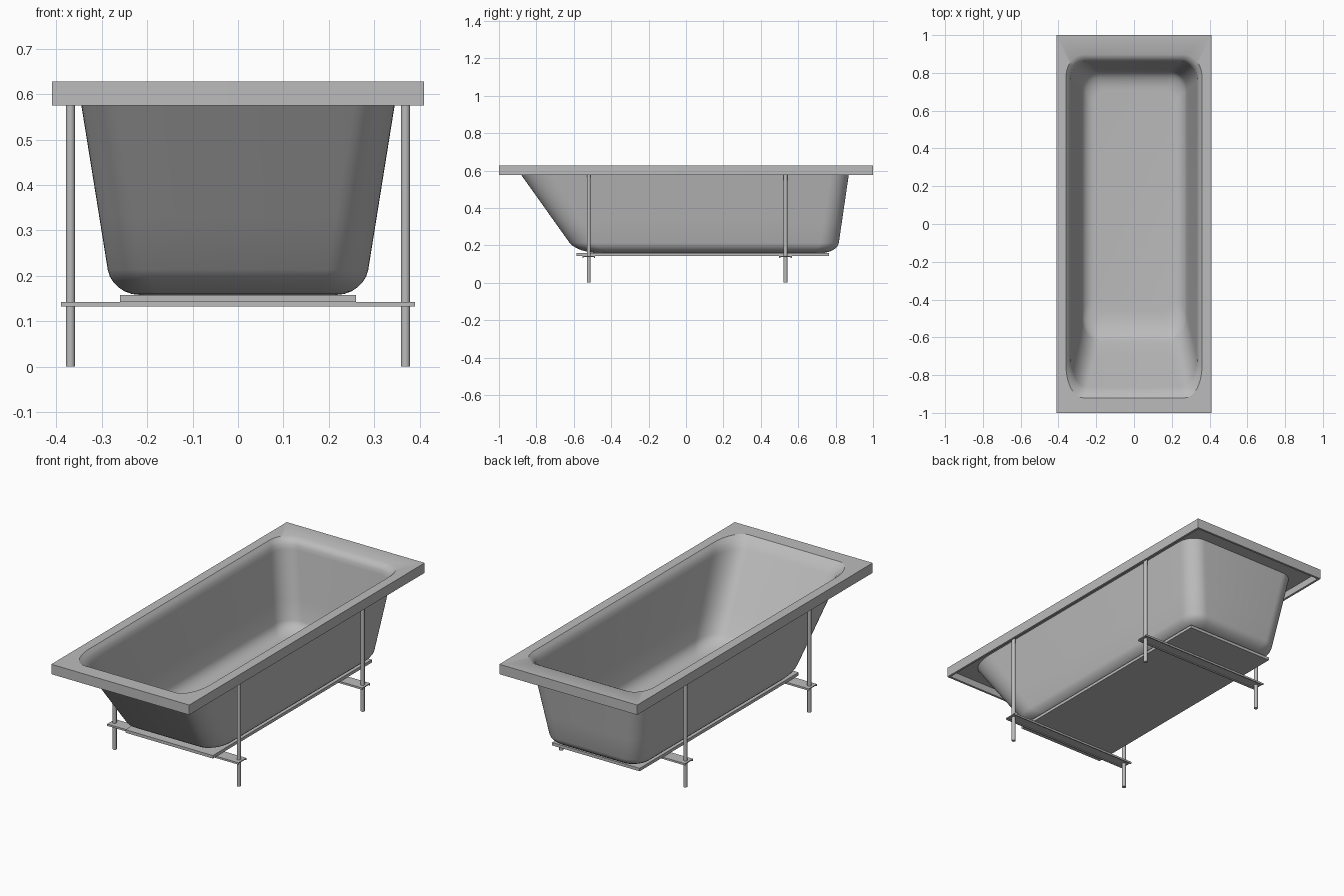
import bpy, bmesh, math

if "Cube" in bpy.data.objects:
    bpy.data.objects.remove(bpy.data.objects["Cube"])

grey = bpy.data.materials.new("light grey")
grey.diffuse_color = (0.5, 0.5, 0.5, 1)
grey.use_nodes = True
grey.node_tree.nodes["Principled BSDF"].inputs["Base Color"].default_value = grey.diffuse_color
TOP, LIP, FLOOR = 0.628, 0.575, 0.158


def finish(name, bm, smooth=False):
    bmesh.ops.recalc_face_normals(bm, faces=bm.faces)
    me = bpy.data.meshes.new(name)
    bm.to_mesh(me)
    bm.free()
    ob = bpy.data.objects.new(name, me)
    bpy.context.collection.objects.link(ob)
    me.materials.append(grey)
    if smooth:
        bpy.ops.object.select_all(action='DESELECT')
        ob.select_set(True)
        bpy.context.view_layer.objects.active = ob
        bpy.ops.object.shade_smooth_by_angle(angle=math.radians(32))
    return ob


def box(name, x0, x1, y0, y1, z0, z1):
    bm = bmesh.new()
    bmesh.ops.create_cube(bm, size=1)
    for v in bm.verts:
        v.co = ((x0 + x1) / 2 + v.co.x * (x1 - x0),
                (y0 + y1) / 2 + v.co.y * (y1 - y0),
                (z0 + z1) / 2 + v.co.z * (z1 - z0))
    return finish(name, bm)


def ring(bm, hx, y0, y1, z, rx, front, back, n=10):
    """Rounded rectangle with separate corner lengths at front and back."""
    out = []
    for k in range(4):
        sx = 1 if k in (0, 3) else -1
        ry = back if k < 2 else front
        cy = y1 - ry if k < 2 else y0 + ry
        for i in range(n + 1):
            a = math.pi / 2 * (k + i / n)
            out.append(bm.verts.new((sx * (hx - rx) + rx * math.cos(a),
                                     cy + ry * math.sin(a), z)))
    return out


def wall(bm, z, inset=0, t=0):
    """Ring on the sloping wall at height z, moved in by inset and thickness t."""
    k = (z - 0.22) / (LIP - 0.22)
    return ring(bm, 0.288 + 0.057 * k - inset - t,
                -0.627 - 0.253 * k + 2 * inset + 1.3 * t,
                0.818 + 0.052 * k - 1.5 * inset - t, z,
                0.09 - inset / 2, 0.14 + 0.03 * k - inset, 0.1 - inset / 2)


def shell(bm, floor, t, heights):
    """Rings from the floor up: rounded bottom edge, then the sloping wall."""
    loops = []
    for i in range(7):
        a = math.pi / 2 * (1 - i / 6)
        loops.append(wall(bm, floor + 0.055 * (1 - math.sin(a)),
                          0.06 * (1 - math.cos(a)), t))
    return loops + [wall(bm, z, 0, t) for z in heights]


def flange(bm, edge, z):
    return ring(bm, 0.41 - edge, edge - 1, 1 - edge, z, 0.002, 0.002, 0.002)


# tub: inside surface, rolled opening, flat deck, hollow skirt, outside surface
bm = bmesh.new()
loops = shell(bm, FLOOR + 0.014, 0.011, (0.33, 0.45, LIP, 0.598))
loops.append(wall(bm, 0.615, 0, 0.003))
loops.append(ring(bm, 0.36, -0.92, 0.897, TOP, 0.09, 0.17, 0.12))
loops += [flange(bm, 0, TOP), flange(bm, 0, LIP),
          flange(bm, 0.012, LIP), flange(bm, 0.012, 0.612)]
loops += shell(bm, FLOOR, 0, (0.33, 0.45, LIP, 0.61))[::-1]
for a, b in zip(loops, loops[1:]):
    for i in range(len(a)):
        j = (i + 1) % len(a)
        bm.faces.new((a[i], a[j], b[j], b[i]))
bm.faces.new(loops[0])
bm.faces.new(loops[-1])
finish("tub", bm, True)

# board under the tub
box("base_board", -0.26, 0.26, -0.585, 0.765, 0.142, FLOOR)

# cross channels and legs
for end, yc in (("front", -0.52), ("back", 0.532)):
    box(end + "_cross_bar", -0.39, 0.39, yc - 0.034, yc + 0.034, 0.137, 0.142)
    for s in (-1, 1):
        y = yc + s * 0.031
        box(end + "_bar_flange", -0.39, 0.39, y - 0.003, y + 0.003, 0.132, 0.1375)
    for side, s in (("left", -1), ("right", 1)):
        bm = bmesh.new()
        bmesh.ops.create_cone(bm, cap_ends=True, segments=20, radius1=0.01,
                              radius2=0.01, depth=0.612)
        bmesh.ops.translate(bm, verts=bm.verts, vec=(s * 0.369, yc, 0.306))
        finish(f"{end}_{side}_leg", bm, True)
